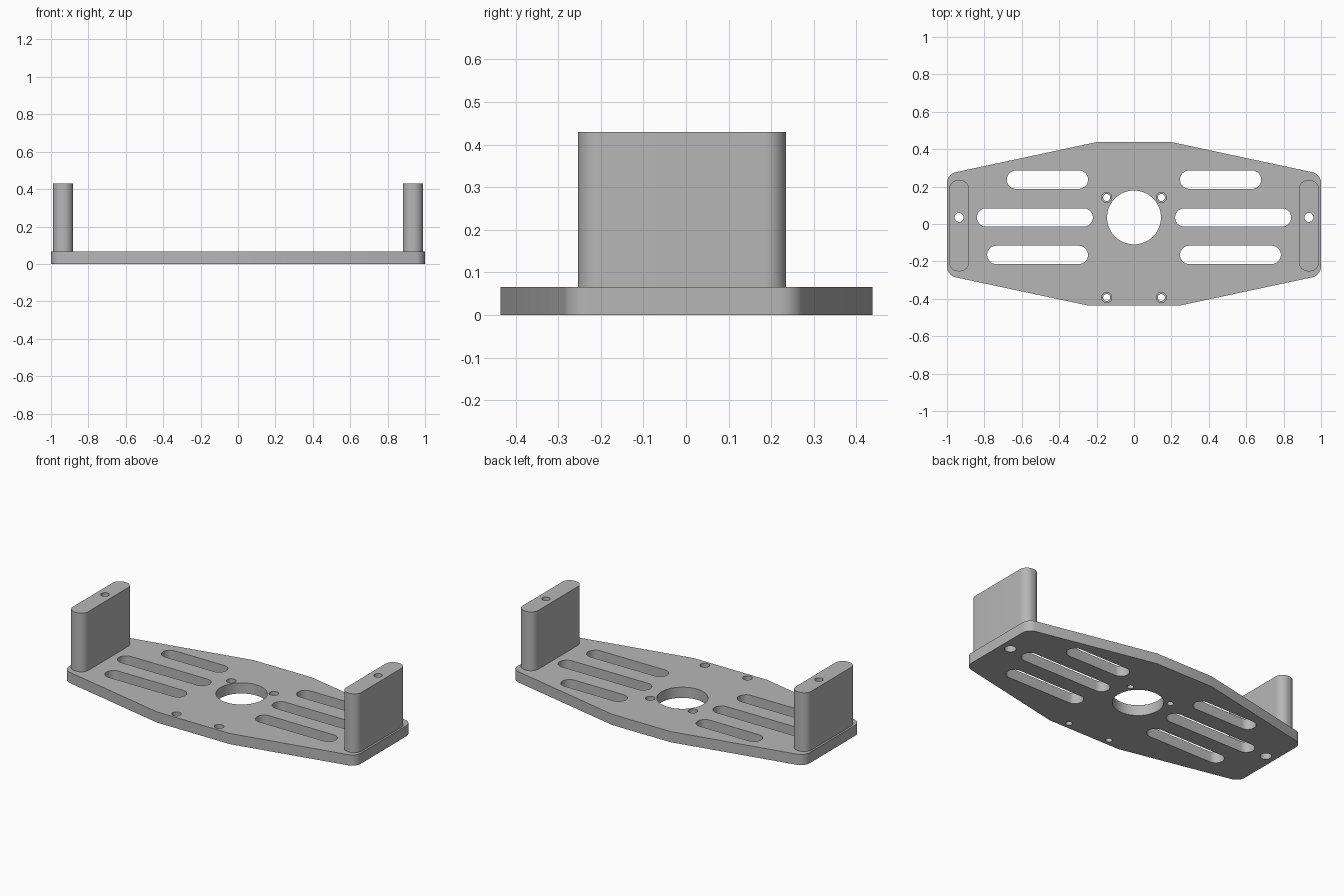
import bpy, bmesh, math
from mathutils import Vector

if "Cube" in bpy.data.objects:
    bpy.data.objects.remove(bpy.data.objects["Cube"], do_unlink=True)

PLATE_TOP, POST_TOP = 0.066, 0.43
AXIS_Y = 0.035          # line of the bore and post holes
POST_X = 0.935

grey = bpy.data.materials.new("light grey")
grey.use_nodes = True
colour = (0.47, 0.47, 0.47, 1)
grey.diffuse_color = colour
grey.node_tree.nodes["Principled BSDF"].inputs["Base Color"].default_value = colour


def rounded(corners, radius, steps=12):
    """Counter-clockwise outline with rounded corners."""
    pts = [Vector(c) for c in corners]
    out = []
    for i, p in enumerate(pts):
        a = (p - pts[i - 1]).normalized()
        b = (pts[(i + 1) % len(pts)] - p).normalized()
        turn = math.atan2(a.x * b.y - a.y * b.x, a.dot(b))
        start = p - a * radius * math.tan(turn / 2)
        centre = start + Vector((-a.y, a.x)) * radius
        base = math.atan2(-a.x, a.y)
        for k in range(steps + 1):
            t = base + turn * k / steps
            q = centre + radius * Vector((math.cos(t), math.sin(t)))
            if not out or (q - out[-1]).length > 1e-5:
                out.append(q)
    if (out[0] - out[-1]).length < 1e-5:
        out.pop()
    return out


def slot(x0, x1, y0, y1, radius):
    return rounded([(x0, y0), (x1, y0), (x1, y1), (x0, y1)], radius)


def circle(x, y, r, n=48):
    return [Vector((x + r * math.cos(math.tau * k / n),
                    y + r * math.sin(math.tau * k / n))) for k in range(n)]


def prisms(name, outlines, z0, z1):
    """Object made of outlines extruded from z0 to z1."""
    bm = bmesh.new()
    for outline in outlines:
        face = bm.faces.new([bm.verts.new((p.x, p.y, z0)) for p in outline])
        top = bmesh.ops.extrude_face_region(bm, geom=[face])["geom"]
        bmesh.ops.translate(bm, vec=(0, 0, z1 - z0),
                            verts=[v for v in top if isinstance(v, bmesh.types.BMVert)])
    bmesh.ops.recalc_face_normals(bm, faces=bm.faces)
    mesh = bpy.data.meshes.new(name)
    bm.to_mesh(mesh)
    bm.free()
    mesh.materials.append(grey)
    obj = bpy.data.objects.new(name, mesh)
    bpy.context.collection.objects.link(obj)
    return obj


def cut(obj, outlines, z0, z1):
    cutter = prisms("cutter", outlines, z0, z1)
    cutter.hide_render = True
    mod = obj.modifiers.new("holes", 'BOOLEAN')
    mod.operation, mod.solver, mod.object = 'DIFFERENCE', 'EXACT', cutter
    bpy.context.view_layer.objects.active = obj
    bpy.ops.object.modifier_apply(modifier=mod.name)
    bpy.data.objects.remove(cutter, do_unlink=True)


# Base plate: tapered outline, softened only at the outer ends
right = [(0.25, -0.435), (1, -0.275), (1, 0.267), (0.2, 0.438)]
left = [(-x, y) for x, y in reversed(right)]
ends = rounded(right + left, 0.06)
flat = [Vector(p) for p in right + left if abs(p[0]) < 0.5]
ends = [p for p in ends if abs(p.x) > 0.5]
outline = sorted(ends + flat, key=lambda p: math.atan2(p.y, p.x))
plate = prisms("base_plate", [outline], 0, PLATE_TOP)

# Through openings: centre bore, three slot rows, screw and post holes
screws = [(x, y) for x in (-0.146, 0.146) for y in (0.142, -0.393)]
holes = [circle(0, AXIS_Y, 0.144, 64)]
holes += [circle(x, y, 0.019, 32) for x, y in screws]
holes += [circle(s * POST_X, AXIS_Y, 0.033, 32) for s in (-1, 1)]
for y, inner, outer in ((0.237, 0.246, 0.68), (AXIS_Y, 0.22, 0.84), (-0.165, 0.246, 0.785)):
    for a, b in ((inner, outer), (-outer, -inner)):
        holes.append(slot(a, b, y - 0.049, y + 0.049, 0.049))
cut(plate, holes, -0.1, 0.2)

# Counterbores for the screw heads
cut(plate, [circle(x, y, 0.027, 32) for x, y in screws], 0.033, 0.2)

# Upright end posts, each with a vertical hole
parts = [plate]
for side, name in ((-1, "right_post"), (1, "left_post")):
    x = side * POST_X
    post = prisms(name, [slot(x - 0.054, x + 0.054, -0.253, 0.235, 0.05)], PLATE_TOP, POST_TOP)
    cut(post, [circle(x, AXIS_Y, 0.024, 32)], 0, 0.6)
    parts.append(post)

bpy.ops.object.select_all(action='DESELECT')
for part in parts:
    part.select_set(True)
bpy.context.view_layer.objects.active = plate
bpy.ops.object.shade_smooth_by_angle(angle=math.radians(30))
for part in parts:
    part.select_set(False)
